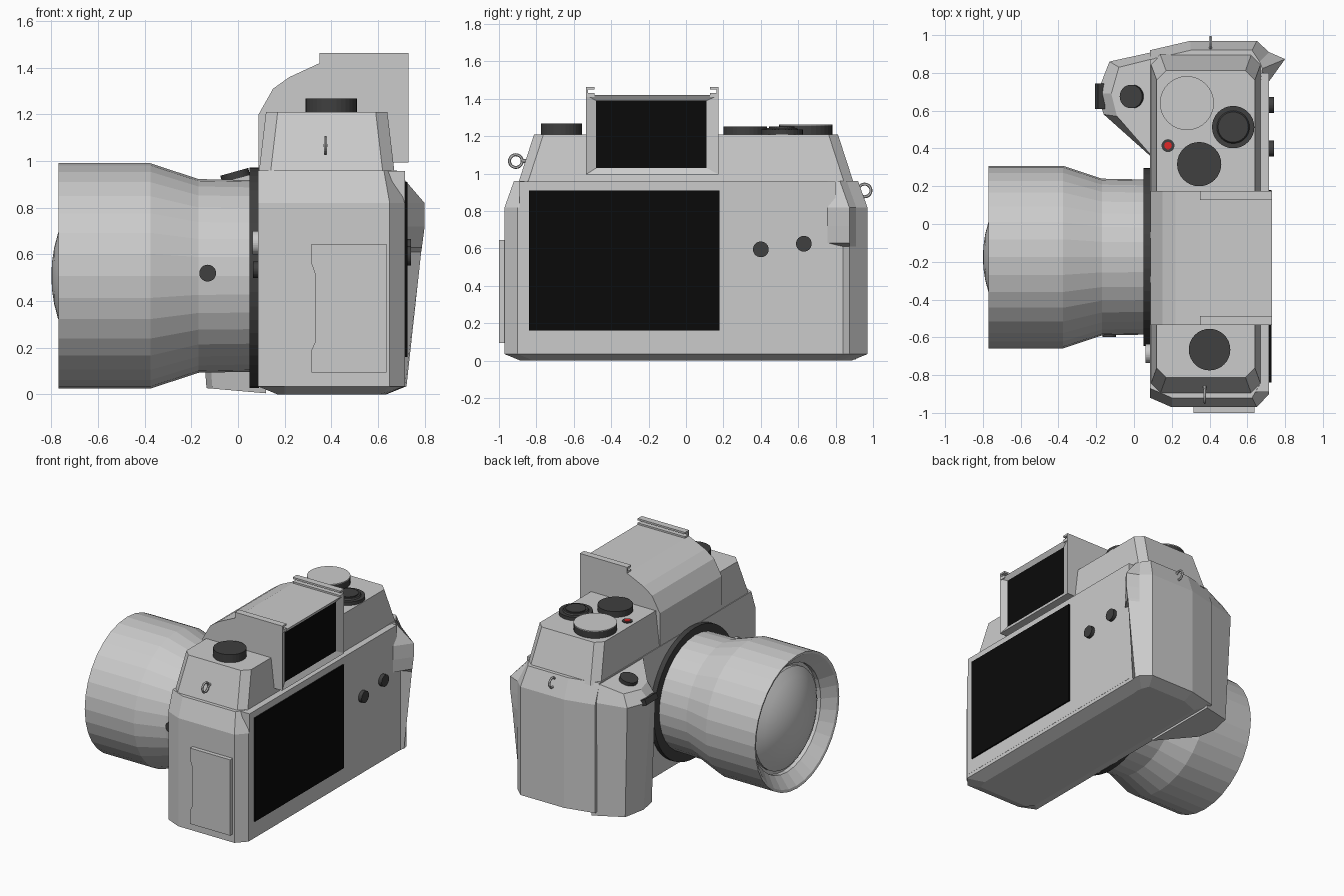
import bpy, bmesh, math
from mathutils import Vector, Matrix

if "Cube" in bpy.data.objects:
    bpy.data.objects.remove(bpy.data.objects["Cube"])


def mat(name, c):
    m = bpy.data.materials.new(name)
    m.diffuse_color = (*c, 1)
    m.use_nodes = True
    m.node_tree.nodes["Principled BSDF"].inputs["Base Color"].default_value = m.diffuse_color
    return m


DARK = mat("dark_rubber", (0.05, 0.05, 0.05))
BLACK = mat("screen_black", (0.003, 0.003, 0.003))
RED = mat("red", (0.75, 0.02, 0.02))


def finish(name, bm, *mats):
    bmesh.ops.recalc_face_normals(bm, faces=bm.faces)
    me = bpy.data.meshes.new(name)
    bm.to_mesh(me)
    bm.free()
    for m in mats:
        if m:
            me.materials.append(m)
    ob = bpy.data.objects.new(name, me)
    bpy.context.collection.objects.link(ob)
    return ob


def loft_bm(rings):
    """Skin closed rings of equal length and cap both ends."""
    bm = bmesh.new()
    vs = [[bm.verts.new(p) for p in r] for r in rings]
    n = len(vs[0])
    for a, b in zip(vs, vs[1:]):
        for i in range(n):
            j = (i + 1) % n
            bm.faces.new((a[i], a[j], b[j], b[i]))
    bm.faces.new(vs[0])
    bm.faces.new(vs[-1])
    return bm


def extrude_y(profile, y0, y1):
    return loft_bm([[(x, y, z) for x, z in profile] for y in (y0, y1)])


def box(name, lo, hi, m=None, rot_y=0):
    lo, hi = Vector(lo), Vector(hi)
    bm = bmesh.new()
    bmesh.ops.create_cube(bm, size=1, matrix=Matrix.Translation((lo + hi) / 2)
                          @ Matrix.Rotation(rot_y, 4, 'Y') @ Matrix.Diagonal((*(hi - lo), 1)))
    return finish(name, bm, m)


def disc(name, base, axis, r, h, m=None, r2=None, seg=32):
    """Cylinder standing on base and rising h along axis."""
    axis = Vector(axis).normalized()
    bm = bmesh.new()
    bmesh.ops.create_cone(bm, cap_ends=True, segments=seg, radius1=r, radius2=r2 or r, depth=h,
                          matrix=Matrix.Translation(Vector(base) + axis * h / 2)
                          @ axis.to_track_quat('Z', 'Y').to_matrix().to_4x4())
    return finish(name, bm, m)


def revolve_x(name, profile, cy, cz, seg=32, m=None):
    """Revolve (x, radius) points around a line parallel to x."""
    bm = bmesh.new()
    vs = [bm.verts.new((x, cy, cz + r)) for x, r in profile]
    es = [bm.edges.new(p) for p in zip(vs, vs[1:])]
    bmesh.ops.spin(bm, geom=vs + es, cent=(0, cy, cz), axis=(1, 0, 0), angle=math.tau, steps=seg)
    bmesh.ops.remove_doubles(bm, verts=bm.verts, dist=1e-4)
    return finish(name, bm, m)


# Body shell: stacked outlines with thumb ridge on the back corner
def outline(z, inset, tip_x, base_y, front=0.085):
    d = inset
    return [(front, -0.92 + d, z), (0.2, -0.97 + d, z), (0.65 - d / 2, -0.97 + d, z), (0.715 - d, -0.9 + d, z),
            (0.715 - d, base_y - d, z), (tip_x, 0.873 - d, z), (0.715 - d, 0.91 - d, z),
            (0.65 - d / 2, 0.97 - d, z), (0.3, 0.97 - d, z), (front, 0.92 - d, z)]


finish("camera_body", loft_bm([
    outline(0, 0.085, 0.635, 0.84, 0.17), outline(0.035, 0, 0.722, 0.84), outline(0.61, 0, 0.785, 0.84),
    outline(0.63, 0, 0.788, 0.755), outline(0.72, 0, 0.8, 0.755), outline(0.82, 0, 0.8, 0.755),
    outline(0.96, 0.05, 0.68, 0.78)]))
box("back_plate", (0.6, -0.89, 0.06), (0.716, 0.8, 0.958))

# Hand grip
finish("hand_grip", loft_bm([
    [(0.12, 0.33, 0.005), (-0.11, 0.55, 0.025), (-0.135, 0.68, 0.027), (-0.1, 0.84, 0.025), (0.12, 0.91, 0.005)],
    [(0.12, 0.33, 0.83), (-0.16, 0.58, 0.83), (-0.196, 0.69, 0.83), (-0.13, 0.86, 0.83), (0.12, 0.915, 0.83)],
    [(0.12, 0.33, 0.96), (-0.09, 0.57, 0.905), (-0.12, 0.69, 0.9), (-0.08, 0.83, 0.91), (0.12, 0.88, 0.96)]]))
disc("shutter_button", (-0.008, 0.675, 0.925), (-0.28, 0, 1), 0.062, 0.03, DARK)
box("front_dial", (-0.2, 0.61, 0.82), (-0.16, 0.745, 0.86), DARK, 0.4)


# Top housing: tapered block with clipped corners
def clipped(z, x0, x1, y, c):
    return [(x0, -y + c, z), (x0 + c, -y, z), (x1 - c, -y, z), (x1, -y + c, z),
            (x1, y - c, z), (x1 - c, y, z), (x0 + c, y, z), (x0, y - c, z)]


finish("top_housing", loft_bm([clipped(0.94, 0.088, 0.672, 0.9, 0.05), clipped(1.21, 0.12, 0.64, 0.812, 0.05)]))

# Viewfinder hump with recessed rear screen
bm = extrude_y([(0.088, 0.94), (0.088, 1.2), (0.15, 1.31), (0.22, 1.36), (0.35, 1.42),
                (0.73, 1.42), (0.73, 0.995), (0.66, 0.995), (0.66, 0.94)], -0.535, 0.175)
bmesh.ops.recalc_face_normals(bm, faces=bm.faces)
back = [f for f in bm.faces if f.normal.x > 0.9 and f.calc_center_median().x > 0.7]
bmesh.ops.inset_region(bm, faces=back, thickness=0.04, use_even_offset=True)
for f in back:
    f.material_index = 1
    for v in f.verts:
        v.co = (0.71, -0.48 if v.co.y < 0 else 0.11, 1.03 if v.co.z < 1.2 else 1.39)
grey = mat("body_grey", (0.8, 0.8, 0.8))
finish("viewfinder_hump", bm, grey, BLACK)

# Accessory shoe rails, mirrored about the hump centre
for side, s in (("left", -1), ("right", 1)):
    c = -0.18
    ys = [(0.355, 0.343), (0.355, 0.308)]
    for part, (a, b), z0, z1 in (("wall", ys[0], 1.41, 1.463), ("lip", ys[1], 1.45, 1.463),
                                 ("step", ys[1], 1.41, 1.432)):
        y0, y1 = sorted((c + s * a, c + s * b))
        box(f"shoe_{part}_{side}", (0.35, y0, z0), (0.73, y1, z1))

# Rear screen and buttons
box("rear_screen", (0.69, -0.84, 0.16), (0.727, 0.18, 0.91), BLACK)
for i, (y, z) in enumerate(((0.4, 0.595), (0.63, 0.625))):
    disc(f"rear_button_{i + 1}", (0.7, y, z), (1, 0, 0), 0.042, 0.042, DARK)

# Lens barrel, glass and mount
CY, CZ = -0.175, 0.508
revolve_x("lens_barrel", [(0.09, 0.41), (-0.17, 0.415), (-0.375, 0.483), (-0.77, 0.483),
                          (-0.765, 0.465), (-0.69, 0.385), (-0.66, 0.385), (-0.66, 0.0)], CY, CZ)
glass = [(-0.80 + 0.6 - math.sqrt(0.36 - r * r), r) for r in (0, 0.06, 0.12, 0.18, 0.24, 0.3, 0.36)]
g = revolve_x("lens_glass", glass + [(-0.65, 0.36)], CY, CZ)
for p in g.data.polygons:
    p.use_smooth = p.normal.x < -0.5
revolve_x("lens_mount", [(0.09, 0.3), (0.09, 0.472), (0.05, 0.472), (0.05, 0.3)], CY, 0.5, 48, DARK)
disc("lens_button", (-0.13, CY - 0.38, 0.52), (0, -1, 0), 0.036, 0.042, DARK)
disc("lens_release", (0.09, -0.685, 0.65), (-1, 0, 0), 0.05, 0.028)
disc("preview_button", (0.09, -0.69, 0.535), (-1, 0, 0), 0.035, 0.025, DARK)

# Top dials
disc("mode_dial", (0.28, 0.64, 1.2), (0, 0, 1), 0.143, 0.058, DARK)
disc("mode_dial_cap", (0.28, 0.64, 1.257), (0, 0, 1), 0.143, 0.006)
disc("speed_dial", (0.345, 0.317, 1.2), (0, 0, 1), 0.117, 0.052, DARK)
disc("control_dial", (0.525, 0.513, 1.2), (0, 0, 1), 0.112, 0.035, DARK)
disc("control_dial_ring", (0.525, 0.513, 1.23), (0, 0, 1), 0.09, 0.015, DARK, 0.08)
disc("control_dial_knob", (0.525, 0.513, 1.24), (0, 0, 1), 0.068, 0.012, DARK)
disc("left_dial", (0.4, -0.665, 1.2), (0, 0, 1), 0.11, 0.068, DARK)
disc("record_collar", (0.18, 0.415, 1.2), (0, 0, 1), 0.034, 0.015, DARK)
disc("record_button", (0.18, 0.415, 1.205), (0, 0, 1), 0.02, 0.014, RED)

# Side door with finger notch
finish("port_door", extrude_y([(0.315, 0.645), (0.315, 0.56), (0.333, 0.51), (0.333, 0.23), (0.315, 0.19),
                               (0.315, 0.095), (0.637, 0.095), (0.637, 0.645)], -1.0, -0.95))

# Strap lugs
for name, x, y, z, s in (("strap_lug_left", 0.375, -0.91, 1.067, -1), ("strap_lug_right", 0.405, 0.955, 0.91, 1)):
    bpy.ops.mesh.primitive_torus_add(location=(x, y, z), rotation=(0, math.pi / 2, 0), major_segments=20,
                                     minor_segments=6, major_radius=0.034, minor_radius=0.008)
    bpy.context.object.name = name
    disc(name + "_stem", (x, y - s * 0.03, z), (0, -s, 0), 0.01, 0.04, seg=8)
